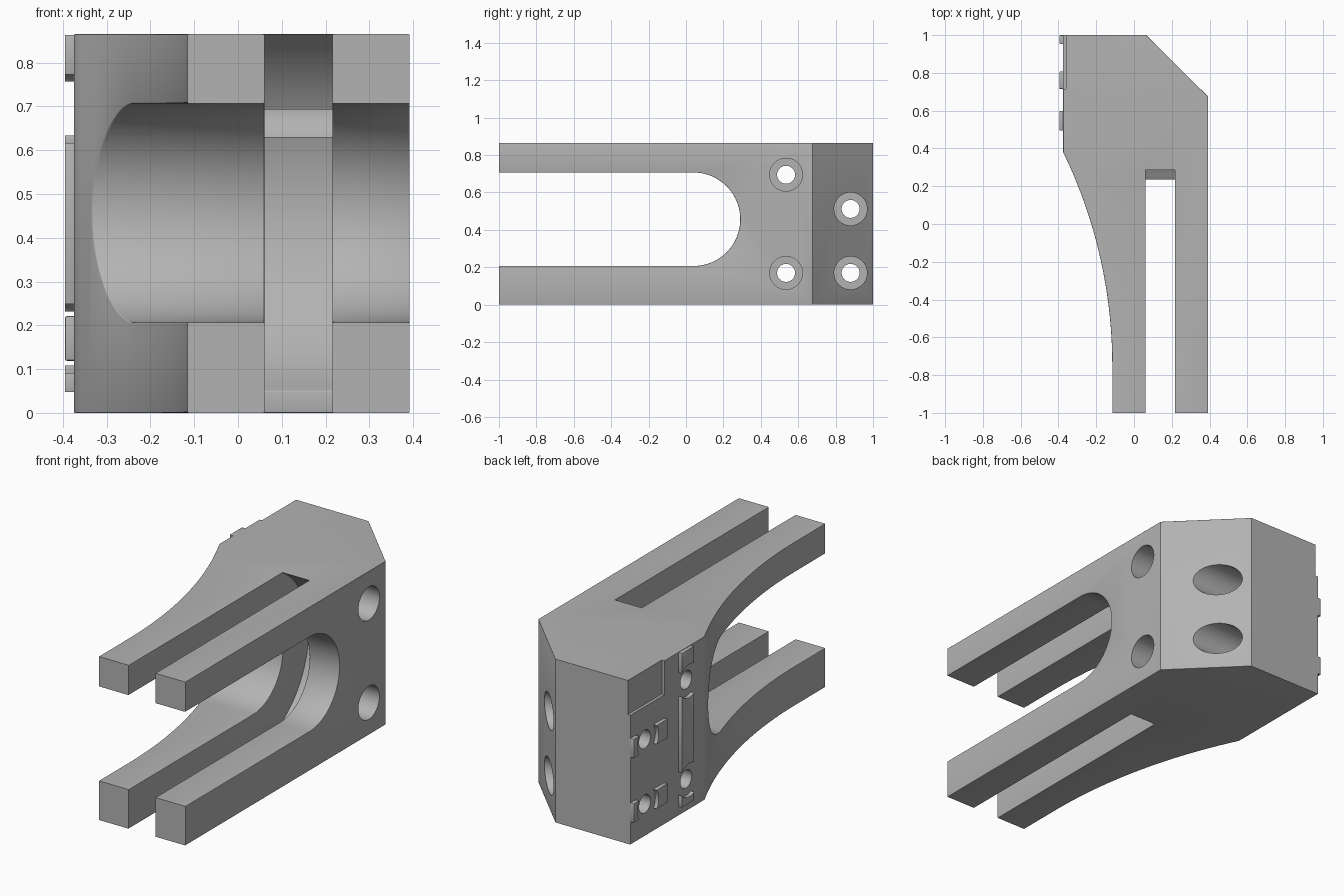
import bpy, bmesh
from math import radians, sin, cos, pi
from mathutils import Vector

old = bpy.data.objects.get("Cube")
if old:
    bpy.data.objects.remove(old, do_unlink=True)

grey = bpy.data.materials.new("plain grey")
grey.use_nodes = True
grey.diffuse_color = (0.45, 0.45, 0.45, 1)
grey.node_tree.nodes["Principled BSDF"].inputs["Base Color"].default_value = grey.diffuse_color

H = 0.865            # body height
LEFT, RIGHT = -0.375, 0.392


def prism(name, pts, axis, lo, hi):
    """Extrude a 2D outline along x (outline in y, z) or z (outline in x, y)."""
    bm = bmesh.new()
    place = (lambda p, h: (h, p[0], p[1])) if axis == "x" else (lambda p, h: (p[0], p[1], h))
    face = bm.faces.new([bm.verts.new(place(p, lo)) for p in pts])
    ext = bmesh.ops.extrude_face_region(bm, geom=[face])
    shift = Vector(place((0, 0), hi - lo))
    bmesh.ops.translate(bm, vec=shift, verts=[v for v in ext["geom"] if isinstance(v, bmesh.types.BMVert)])
    bmesh.ops.recalc_face_normals(bm, faces=bm.faces)
    me = bpy.data.meshes.new(name)
    bm.to_mesh(me)
    bm.free()
    me.materials.append(grey)
    ob = bpy.data.objects.new(name, me)
    bpy.context.collection.objects.link(ob)
    return ob


def arc(cx, cy, r, a0, a1, n):
    steps = [radians(a0 + (a1 - a0) * i / n) for i in range(n + 1)]
    return [(cx + r * cos(a), cy + r * sin(a)) for a in steps]


def rect(y0, y1, z0, z1):
    return [(y0, z0), (y1, z0), (y1, z1), (y0, z1)]


def cylinder(y, z, r, lo, hi):
    return prism("bore_cutter", arc(y, z, r, 0, 352.5, 47), "x", lo, hi)


def cut(ob, cutters):
    """Subtract the cutters, then delete them."""
    for c in cutters:
        m = ob.modifiers.new("cut", "BOOLEAN")
        m.operation, m.solver, m.object = "DIFFERENCE", "EXACT", c
        c.hide_render = True
    bake(ob)
    for c in cutters:
        bpy.data.objects.remove(c, do_unlink=True)


def bake(ob):
    dg = bpy.context.evaluated_depsgraph_get()
    dg.update()
    me = bpy.data.meshes.new_from_object(ob.evaluated_get(dg))
    ob.modifiers.clear()
    ob.data = me


def smooth(ob):
    bpy.ops.object.select_all(action="DESELECT")
    ob.select_set(True)
    bpy.context.view_layer.objects.active = ob
    bpy.ops.object.shade_smooth_by_angle(angle=radians(32))


# Body outline with a chamfered back corner and a long scooped left side
R = 2.586
scoop = arc(-0.115 - R, -0.75, R, 0, 25.9, 32)
outline = [(-0.115, -1), (RIGHT, -1), (RIGHT, 0.675), (0.065, 1), (LEFT, 1)] + scoop[::-1]
body = prism("clevis_body", outline, "z", 0, H)

# Round-ended opening across the body, and the slot between the prongs
opening = prism("opening_cutter", [(-1.2, 0.207)] + arc(0.04, 0.457, 0.25, -90, 90, 40) + [(-1.2, 0.707)],
                "x", -0.7, 0.7)
slot_end = arc(0.04, 0.471, 0.464, -65.2, 66, 40)
slot = prism("slot_cutter", [(-1.2, -0.1), (0.235, -0.1)] + slot_end + [(slot_end[-1][0], 1), (-1.2, 1)],
             "x", 0.06, 0.216)
cut(body, [opening, slot])

# Round the long convex edges, leaving end faces and upright corners sharp
bm = bmesh.new()
bm.from_mesh(body.data)
bmesh.ops.remove_doubles(bm, verts=bm.verts, dist=0.0005)
weight = bm.edges.layers.float.new("bevel_weight_edge")
for e in bm.edges:
    if len(e.link_faces) != 2 or not e.is_convex or e.calc_face_angle() < radians(35):
        continue
    a, b = (v.co for v in e.verts)
    at_end = abs(a.y) > 0.999 and abs(b.y) > 0.999
    upright = abs(a.z - b.z) > 0.1
    if not at_end and not upright:
        e[weight] = 1
bm.to_mesh(body.data)
bm.free()
bev = body.modifiers.new("round", "BEVEL")
bev.limit_method, bev.width, bev.segments = "WEIGHT", 0.01, 3
bake(body)

# Counterbored bolt holes and the shallow corner notch
holes = [(0.535, 0.695), (0.535, 0.17), (0.88, 0.512), (0.88, 0.17)]
bores = [cylinder(y, z, 0.088, -0.25, 0.7) for y, z in holes]
drills = [cylinder(y, z, 0.048, -0.7, 0.7) for y, z in holes]
notch = prism("notch_cutter", rect(0.715, 1.2, 0.685, 1.2), "x", -0.7, -0.36)
cut(body, bores + drills + [notch])
smooth(body)

# Raised locating strips on the left side, interrupted around each hole
strips = [("upright_strip", rect(0.495, 0.598, 0.048, 0.863)),
          ("upper_cross_strip", rect(0.715, 1, 0.461, 0.563)),
          ("lower_cross_strip", rect(0.715, 1, 0.119, 0.221))]
for name, shape in strips:
    strip = prism(name, shape, "x", -0.395, LEFT + 0.01)
    cut(strip, [cylinder(y, z, 0.088, -0.7, -0.3) for y, z in holes])
    bev = strip.modifiers.new("soften", "BEVEL")
    bev.width, bev.segments, bev.angle_limit = 0.006, 2, radians(50)
    bake(strip)
    smooth(strip)
